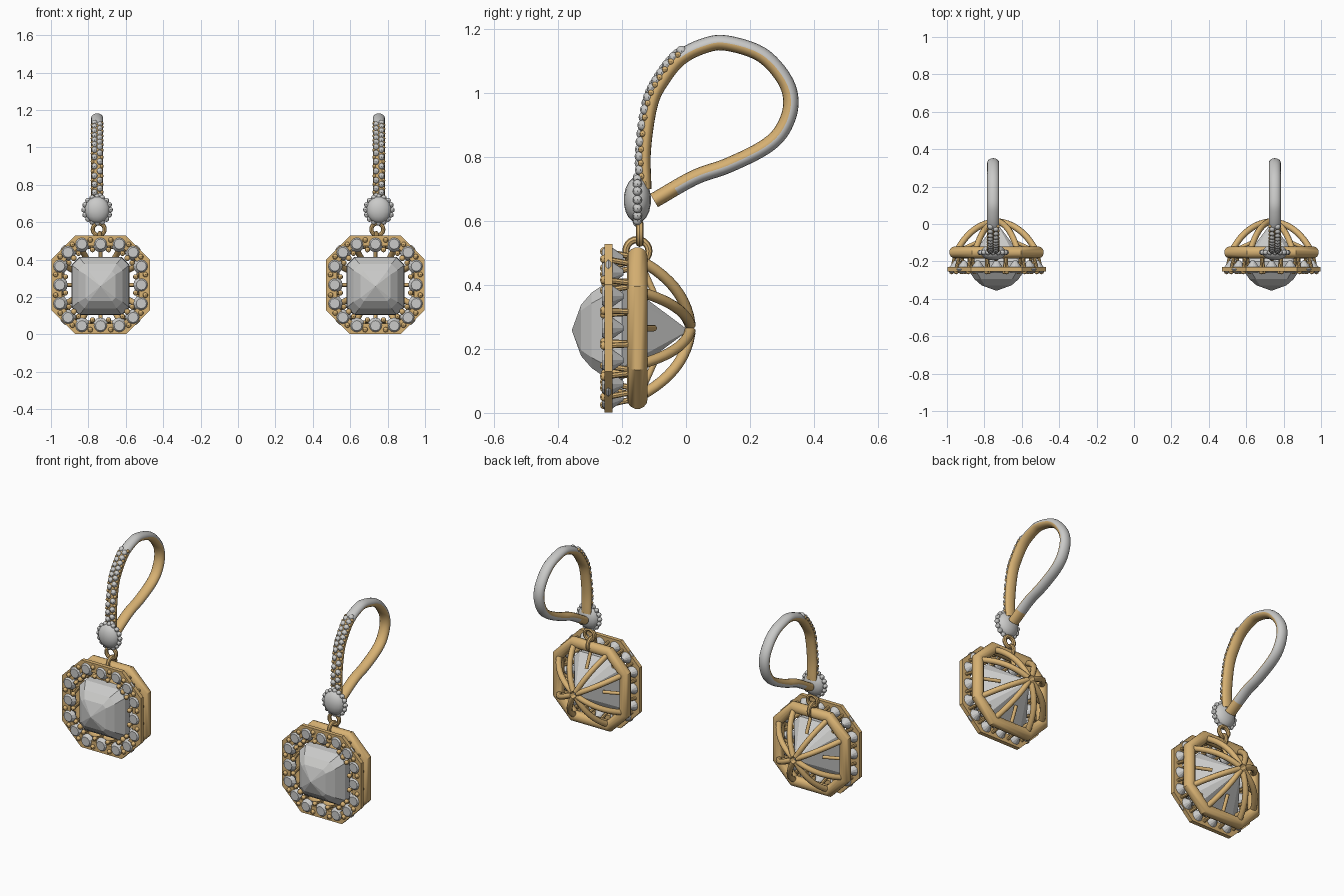
import bpy, bmesh, math
from mathutils import Vector, Matrix

cube = bpy.data.objects.get("Cube")
if cube:
    bpy.data.objects.remove(cube, do_unlink=True)


def material(name, rgb):
    m = bpy.data.materials.new(name)
    m.use_nodes = True
    m.diffuse_color = (*rgb, 1)
    m.node_tree.nodes["Principled BSDF"].inputs["Base Color"].default_value = (*rgb, 1)
    return m


GOLD = material("gold", (0.68, 0.44, 0.17))
SILVER = material("silver", (0.59, 0.59, 0.58))
CZ = 0.265                      # height of the pendant centre
Y = Vector((0, 1, 0))
X = Vector((1, 0, 0))


def at(u, y, v):
    return Vector((u, y, CZ + v))


def octagon(h, c):
    q = [(c, h), (h, c), (h, -c), (c, -h)]
    return q + [(-u, -v) for u, v in q]


def sweep(bm, path, ref, ra, rb, closed=False, n=10, phase=0.0, rule=None):
    """Sweep an ellipse (ra along ref, rb across it) with mitred corners."""
    rings, count = [], len(path)
    for i, p in enumerate(path):
        before = path[i - 1] if i or closed else p
        after = path[(i + 1) % count] if i < count - 1 or closed else p
        d0, d1 = (p - before).normalized(), (after - p).normalized()
        t = (d0 + d1).normalized()
        mitre = 1 / max(t.dot(d1 if d1.length else d0), 0.5)
        a = (ref - t * ref.dot(t)).normalized()
        nrm = t.cross(a)
        r = rb(i / (count - 1)) if callable(rb) else rb
        ring = []
        for j in range(n):
            w = phase + math.tau * j / n
            ring.append(bm.verts.new(p + a * ra * math.cos(w) + nrm * r * mitre * math.sin(w)))
        rings.append(ring)
    for i in range(count if closed else count - 1):
        r0, r1 = rings[i], rings[(i + 1) % count]
        for j in range(n):
            k = (j + 1) % n
            f = bm.faces.new((r0[j], r0[k], r1[k], r1[j]))
            if rule:
                f.material_index = rule(i / count, math.sin(phase + math.tau * (j + 0.5) / n))
    if not closed:
        bm.faces.new(rings[0])
        bm.faces.new(rings[-1])


def ball(bm, p, r, scale=(1, 1, 1), seg=10):
    bmesh.ops.create_uvsphere(bm, u_segments=seg, v_segments=max(6, seg // 2 + 1), radius=r,
                              matrix=Matrix.Translation(p) @ Matrix.Diagonal((*scale, 1)))


def cone(bm, p, back, front, depth, seg=12):
    bmesh.ops.create_cone(bm, cap_ends=True, segments=seg, radius1=back, radius2=front, depth=depth,
                          matrix=Matrix.Translation(p) @ Matrix.Rotation(math.pi / 2, 4, "X"))


def spline(pts, steps):
    pts = [Vector(p) for p in pts]
    ext = [pts[0] * 2 - pts[1]] + pts + [pts[-1] * 2 - pts[-2]]
    out = []
    for a, b, c, d in zip(ext, ext[1:], ext[2:], ext[3:]):
        for s in range(steps):
            t = s / steps
            out.append(0.5 * (2 * b + (c - a) * t + (2 * a - 5 * b + 4 * c - d) * t * t
                              + (3 * b - a - 3 * c + d) * t ** 3))
    return out + [pts[-1]]


meshes = []


def finish(bm, name, *mats, smooth=True):
    bmesh.ops.recalc_face_normals(bm, faces=bm.faces)
    me = bpy.data.meshes.new(name)
    bm.to_mesh(me)
    bm.free()
    for m in mats:
        me.materials.append(m)
    if smooth:
        me.shade_smooth()
        me.set_sharp_from_angle(angle=math.radians(40))
    meshes.append(me)


# Rounded octagonal back ring
bm = bmesh.new()
sweep(bm, [at(u, -0.152, v) for u, v in octagon(0.222, 0.118)], Y, 0.032, 0.031, True, 14)
finish(bm, "back_ring", GOLD)

# Flat octagonal front frame
bm = bmesh.new()
sweep(bm, [at(u, -0.242, v) for u, v in octagon(0.235, 0.124)], Y, 0.017, 0.04, True, 4, math.pi / 4)
finish(bm, "front_frame", GOLD)

# Curved ribs meeting behind the stone, and short pegs
bm = bmesh.new()
for u, v in octagon(0.215, 0.115):
    path = []
    for i in range(11):
        t = i / 10
        k = (1 - t) ** 2 + 1.3 * t * (1 - t) + 0.07 * t * t
        y = -0.15 * (1 - t) ** 2 - 0.01 * t * (1 - t) + 0.013 * t * t
        path.append(at(u * k, y, v * k))
    sweep(bm, path, Vector((-v, 0, u)), 0.016, 0.017)
for u, v in ((1, 0), (-1, 0), (0, 1), (0, -1)):
    sweep(bm, [at(u * 0.2, -0.14, v * 0.2), at(u * 0.11, -0.1, v * 0.11)], Vector((-v, 0, u)), 0.01, 0.01)
finish(bm, "back_ribs", GOLD)

# Large cut stone: stacked cut-corner squares closed by two points
bm = bmesh.new()
layers = [(-0.328, 0.08, 0.062), (-0.295, 0.118, 0.085), (-0.245, 0.152, 0.112), (-0.2, 0.155, 0.114)]
rings = [[bm.verts.new(at(u, y, v - 0.007)) for u, v in octagon(h, c)] for y, h, c in layers]
tips = [bm.verts.new(at(0, y, -0.007)) for y in (-0.357, 0.008)]
for j in range(8):
    k = (j + 1) % 8
    for r0, r1 in zip(rings, rings[1:]):
        bm.faces.new((r0[j], r0[k], r1[k], r1[j]))
    for ring, tip in ((rings[0], tips[0]), (rings[-1], tips[1])):
        bm.faces.new((ring[j], ring[k], tip))
finish(bm, "centre_stone", SILVER, smooth=False)

# Halo of sixteen small stones
spots = []
for q in range(4):
    rot = Matrix.Rotation(-q * math.pi / 2, 2)
    for p in ((-0.1, 0.218), (0, 0.218), (0.1, 0.218), (0.174, 0.174)):
        spots.append(rot @ Vector(p))
bm = bmesh.new()
for u, v in spots:
    cone(bm, at(u, -0.253, v), 0.043, 0.027, 0.02)
    cone(bm, at(u, -0.219, v), 0.008, 0.043, 0.048)
finish(bm, "halo_stones", SILVER, smooth=False)

# Halo claws and the struts joining frame to ring
bm = bmesh.new()
for a, b in zip(spots, spots[1:] + spots[:1]):
    mid = (a + b) / 2
    for k, foot in ((1.1, 1.02), (0.86, 0.96)):
        o, f = mid * k, mid * foot
        ball(bm, at(o.x, -0.255, o.y), 0.014, seg=8)
        sweep(bm, [at(o.x, -0.25, o.y), at(f.x, -0.165, f.y)], X, 0.009, 0.009, n=8)
finish(bm, "halo_claws", GOLD)

# Corner claws of the large stone
bm = bmesh.new()
for u in (-0.143, 0.143):
    for v in (-0.143, 0.143):
        ball(bm, at(u, -0.25, v), 0.016)
        sweep(bm, [at(u, -0.25, v), at(u, -0.15, v)], X, 0.013, 0.013)
finish(bm, "corner_claws", GOLD)

# Two linked rings above the pendant
bm = bmesh.new()
for centre, axis, other, r in ((Vector((0.01, -0.145, 0.562)), X, Vector((0, 0, 1)), 0.032),
                               (Vector((0.004, -0.152, 0.506)), Y, Vector((0, 0, 1)), 0.036)):
    path = [centre + r * (axis * math.cos(w) + other * math.sin(w))
            for w in (math.tau * i / 20 for i in range(20))]
    sweep(bm, path, axis.cross(other), 0.012, 0.011, True, 8)
finish(bm, "link_rings", GOLD)

# Round bead with a beaded rim
HX = 0.018                      # the hook sits slightly outward
bead = Vector((HX, -0.152, 0.666))
bm = bmesh.new()
ball(bm, bead, 0.068, (1, 0.63, 1.06), 16)
for i in range(16):
    w = math.tau * i / 16
    ball(bm, bead + Vector((math.cos(w), 0, math.sin(w))) * 0.07, 0.0145, seg=8)
finish(bm, "bead", SILVER)

# Ear hook: gold inside, silver outside behind the jewelled front
hook = [(-0.125, 0.70), (-0.128, 0.823), (-0.108, 0.965), (-0.072, 1.042), (-0.017, 1.11),
        (0.058, 1.148), (0.127, 1.156), (0.236, 1.12), (0.308, 1.042), (0.328, 0.965),
        (0.302, 0.886), (0.245, 0.83), (0.13, 0.773), (0.027, 0.736), (-0.1, 0.664)]
path = spline([(HX, y, z) for y, z in hook], 6)
bm = bmesh.new()
sweep(bm, path, X, 0.032, lambda t: 0.017 + 0.007 * min(1, t / 0.3), n=16,
      rule=lambda t, s: int(s < 0.1 and 0.28 < t < 0.95))
finish(bm, "ear_hook", GOLD, SILVER)

# Small stones and grains along the front of the hook
stones, grains = bmesh.new(), bmesh.new()
for i in range(2, 26):
    t = (path[i + 1] - path[i - 1]).normalized()
    out = -t.cross(X)
    side = 1 if i % 2 else -1
    ball(stones, path[i] + out * 0.015 + X * side * 0.014, 0.017, seg=8)
    ball(grains, path[i] + out * 0.012 - X * side * 0.025, 0.01, seg=8)
finish(stones, "hook_stones", SILVER)
finish(grains, "hook_grains", GOLD)

# Place a mirrored pair
for side, sx in (("left", 1), ("right", -1)):
    for me in meshes:
        data = me.copy()
        data.transform(Matrix.Translation((0.735, 0, 0)))
        if sx < 0:
            data.transform(Matrix.Diagonal((-1, 1, 1, 1)))
            data.flip_normals()
        ob = bpy.data.objects.new(f"{side}_{me.name}", data)
        bpy.context.scene.collection.objects.link(ob)
for me in meshes:
    bpy.data.meshes.remove(me)
